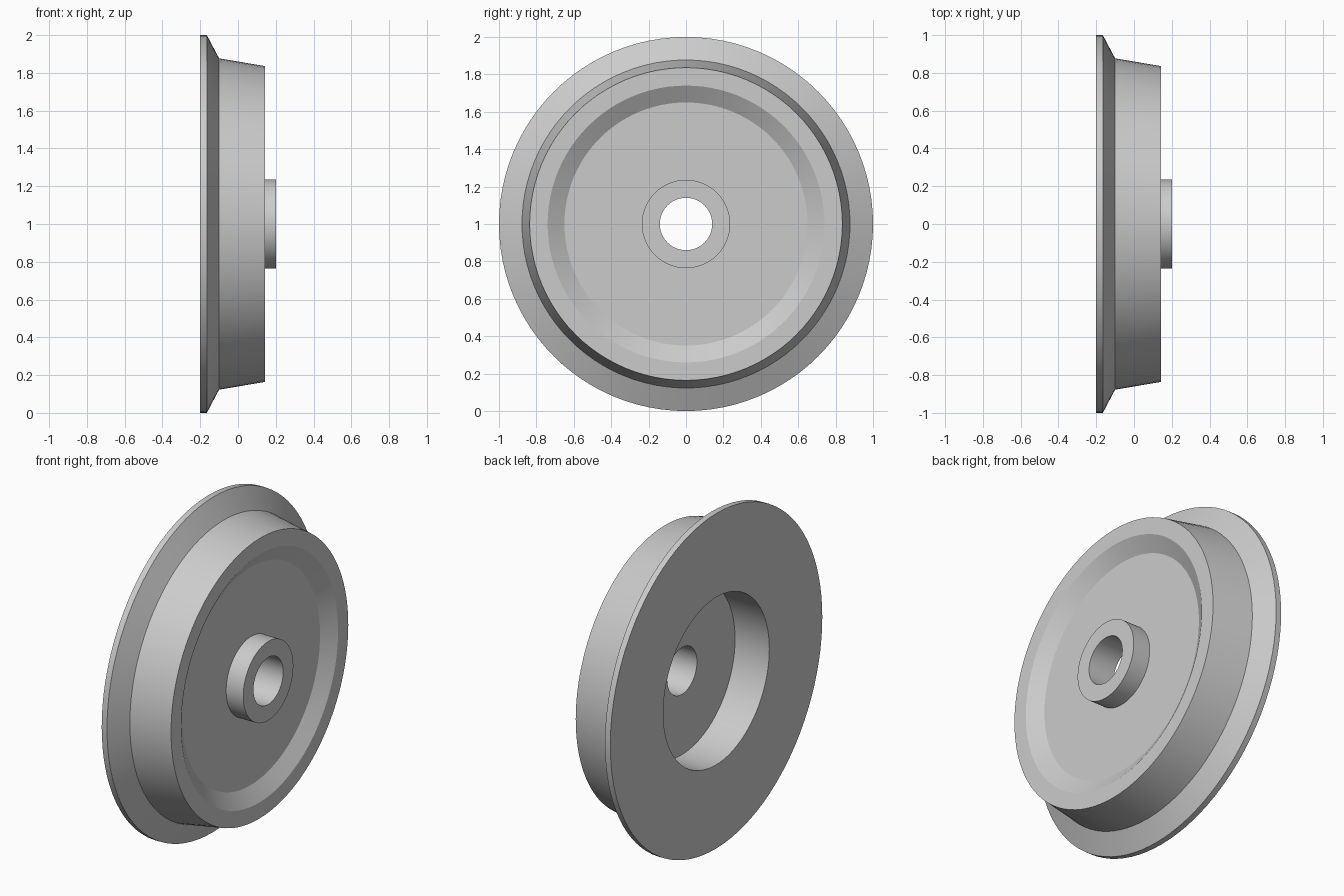
import bpy, bmesh, math

cube = bpy.data.objects.get("Cube")
if cube:
    bpy.data.objects.remove(cube, do_unlink=True)

SEGMENTS = 96

steel = bpy.data.materials.new("plain grey steel")
steel.use_nodes = True
GREY = (0.6, 0.6, 0.6, 1)
steel.diffuse_color = GREY
steel.node_tree.nodes["Principled BSDF"].inputs["Base Color"].default_value = GREY

# Closed cross-section as (axle position, radius)
profile = [
    (-0.20, 0.50), (-0.20, 1.00), (-0.165, 1.00),   # flange
    (-0.10, 0.877), (0.143, 0.836),                 # tread
    (0.143, 0.74), (0.087, 0.65),                   # rim and dished web
    (0.087, 0.236), (0.20, 0.236),                  # hub
    (0.20, 0.14), (0.026, 0.14), (0.026, 0.50),     # bore and rear pocket
]


def lathe(name, points, material):
    """Revolve a closed cross-section around the x axis, centred at z = 1."""
    bm = bmesh.new()
    rings = []
    for x, r in points:
        ring = []
        for i in range(SEGMENTS):
            a = 2 * math.pi * i / SEGMENTS
            ring.append(bm.verts.new((x, r * math.sin(a), 1 + r * math.cos(a))))
        rings.append(ring)
    for k, ring in enumerate(rings):
        nxt = rings[(k + 1) % len(rings)]
        for i in range(SEGMENTS):
            j = (i + 1) % SEGMENTS
            bm.faces.new((ring[i], ring[j], nxt[j], nxt[i]))
    bmesh.ops.recalc_face_normals(bm, faces=bm.faces)
    mesh = bpy.data.meshes.new(name)
    bm.to_mesh(mesh)
    bm.free()
    mesh.materials.append(material)
    obj = bpy.data.objects.new(name, mesh)
    bpy.context.collection.objects.link(obj)
    return obj


wheel = lathe("flanged_wheel", profile, steel)
bpy.ops.object.select_all(action='DESELECT')
wheel.select_set(True)
bpy.context.view_layer.objects.active = wheel
bpy.ops.object.shade_smooth_by_angle(angle=math.radians(25))
